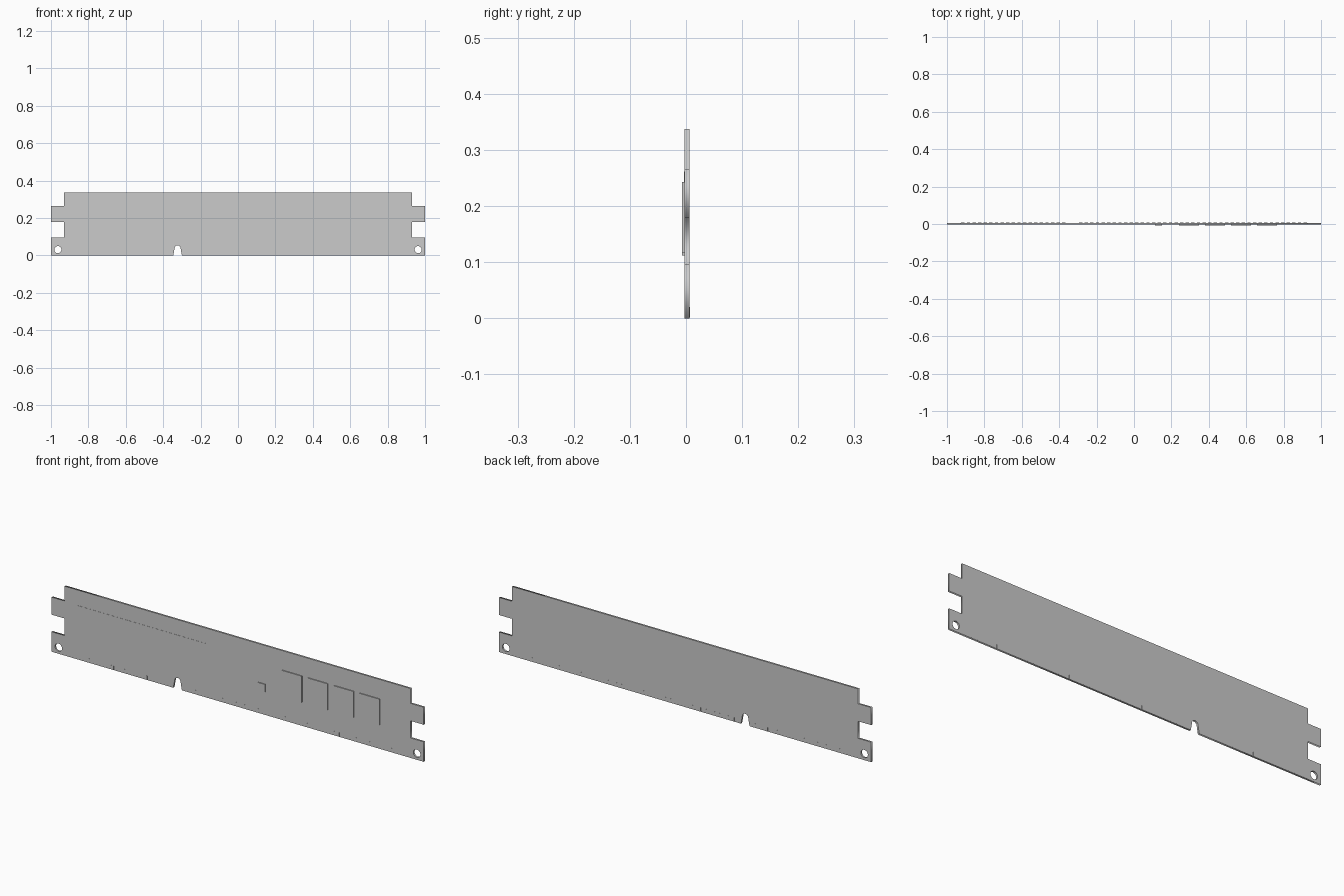
import bpy, bmesh, math
from mathutils import Matrix

if "Cube" in bpy.data.objects:
    bpy.data.objects.remove(bpy.data.objects["Cube"])

BACK, FRONT = 0.0066, -0.0024   # board faces along y
H = 0.337                       # board height


def box(bm, x0, x1, y0, y1, z0, z1):
    m = Matrix.Translation(((x0 + x1) / 2, (y0 + y1) / 2, (z0 + z1) / 2)) \
        @ Matrix.Diagonal((x1 - x0, y1 - y0, z1 - z0, 1))
    bmesh.ops.create_cube(bm, size=1, matrix=m)


def boxes(name, items):
    bm = bmesh.new()
    for it in items:
        box(bm, *it)
    me = bpy.data.meshes.new(name)
    bm.to_mesh(me)
    bm.free()
    ob = bpy.data.objects.new(name, me)
    bpy.context.collection.objects.link(ob)
    return ob


# Circuit board: filled outline with side notches, key slot and two holes
right = [(1, 0), (1, 0.097), (0.93, 0.097), (0.93, 0.18),
         (1, 0.18), (1, 0.265), (0.93, 0.265), (0.93, H)]
left = [(-x, z) for x, z in reversed(right)]
KEY = -0.323
arch = [(KEY + 0.016 * math.cos(a), 0.038 + 0.016 * math.sin(a))
        for a in (math.pi * (1 - i / 10) for i in range(11))]
outline = right + left + [(KEY - 0.023, 0)] + arch + [(KEY + 0.023, 0)]
holes = [[(cx + 0.019 * math.cos(2 * math.pi * i / 24),
           0.031 + 0.019 * math.sin(2 * math.pi * i / 24)) for i in range(24)]
         for cx in (-0.963, 0.963)]

curve = bpy.data.curves.new("board_outline", 'CURVE')
curve.dimensions = '2D'
curve.fill_mode = 'BOTH'
curve.extrude = (BACK - FRONT) / 2
for loop in [outline] + holes:
    sp = curve.splines.new('POLY')
    sp.points.add(len(loop) - 1)
    for p, (x, z) in zip(sp.points, loop):
        p.co = (x, z, 0, 1)
    sp.use_cyclic_u = True
board = bpy.data.objects.new("circuit_board", curve)
bpy.context.collection.objects.link(board)
board.location.y = (BACK + FRONT) / 2
board.rotation_euler.x = math.pi / 2
bpy.ops.object.select_all(action='DESELECT')
board.select_set(True)
bpy.context.view_layer.objects.active = board
bpy.ops.object.convert(target='MESH')

# Sticker on the left of the front face
boxes("label", [(-0.861, -0.171, -0.0032, FRONT + 0.0005, 0.127, 0.262)])

# Memory chips and one small controller
boxes("memory_chips", [(0.24 + 0.1393 * i, 0.347 + 0.1393 * i, -0.007,
                        FRONT + 0.0005, 0.116, 0.243) for i in range(4)])
boxes("small_chip", [(0.112, 0.149, -0.007, FRONT + 0.0005, 0.112, 0.15)])

# Edge contacts on both faces, skipping the key slot
pitch, width = 0.03, 0.018
xs = [-0.915 + pitch * i for i in range(62)]
xs = [x for x in xs if abs(x - KEY) > 0.035]
for name, y0, y1 in (("front_contacts", FRONT - 0.0002, FRONT + 0.0005),
                     ("back_contacts", BACK - 0.0005, BACK + 0.0002)):
    boxes(name, [(x - width / 2, x + width / 2, y0, y1, 0.001, 0.02) for x in xs])
